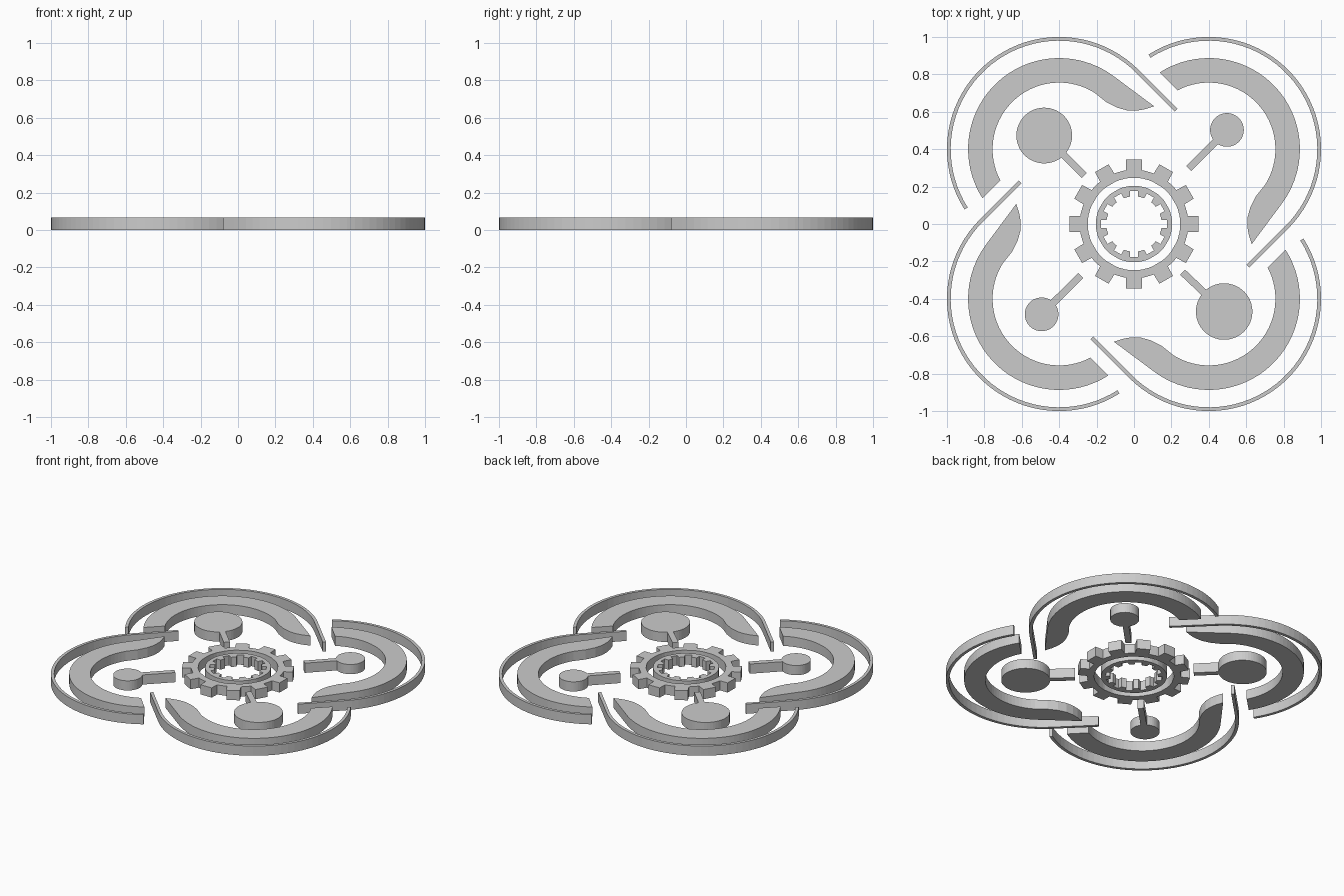
import bpy, bmesh
from math import radians, cos, sin, pi, asin, atan2, hypot

if "Cube" in bpy.data.objects:
    bpy.data.objects.remove(bpy.data.objects["Cube"])

H = 0.066          # common plate thickness
C = (-0.4, 0.4)    # centre of the upper-left lobe


def finish(name, bm):
    bmesh.ops.recalc_face_normals(bm, faces=bm.faces)
    me = bpy.data.meshes.new(name)
    bm.to_mesh(me)
    bm.free()
    ob = bpy.data.objects.new(name, me)
    bpy.context.collection.objects.link(ob)
    return ob


def extrude(bm, faces):
    r = bmesh.ops.extrude_face_region(bm, geom=faces)
    vs = [e for e in r["geom"] if isinstance(e, bmesh.types.BMVert)]
    bmesh.ops.translate(bm, verts=vs, vec=(0, 0, H))


def strip(name, a, b, closed=False):
    """Plate filling the band between two equally long paths."""
    bm = bmesh.new()
    va = [bm.verts.new((x, y, 0)) for x, y in a]
    vb = [bm.verts.new((x, y, 0)) for x, y in b]
    n = len(a)
    faces = [bm.faces.new((va[i], va[(i + 1) % n], vb[(i + 1) % n], vb[i]))
             for i in range(n if closed else n - 1)]
    extrude(bm, faces)
    return finish(name, bm)


def plate(name, pts):
    bm = bmesh.new()
    extrude(bm, [bm.faces.new([bm.verts.new((x, y, 0)) for x, y in pts])])
    return finish(name, bm)


def arc(c, r, a0, a1, n):
    return [(c[0] + r * cos(radians(a0 + (a1 - a0) * i / n)),
             c[1] + r * sin(radians(a0 + (a1 - a0) * i / n))) for i in range(n + 1)]


def four_turns(ob):
    """Copies of a part at every quarter turn."""
    for k in (1, 2, 3):
        d = ob.copy()
        d.name = f"{ob.name}_{k}"
        d.rotation_euler.z = k * pi / 2
        bpy.context.collection.objects.link(d)


def gear_outline(scale=1.0):
    """Twelve straight-sided teeth, six points each (two on the tip, four on the root)."""
    pts = []
    for k in range(12):
        for deg, r in ((-11.5, .29), (-8.6, .29), (-7, .347), (7, .347), (8.6, .29), (11.5, .29)):
            t = radians(90 + 30 * k + deg)
            pts.append((scale * r * cos(t), scale * r * sin(t)))
    return pts


def radial(pts, r):
    return [(r * x / hypot(x, y), r * y / hypot(x, y)) for x, y in pts]


# thin outer arcs ending in a straight tail
tail = 0.295
outer = arc(C, 0.6, 212.5, 45, 40)
inner = arc(C, 0.58, 212.5, 45, 40)
for path in (outer, inner):
    x, y = path[-1]
    path.append((x + tail * cos(pi / 4), y - tail * sin(pi / 4)))
four_turns(strip("outer_arc", outer, inner))

# thick hooks with a pointed, curled tip
tip = [(-0.15, 0.653), (-0.09, 0.622), (-0.035, 0.607), (0.015, 0.606), (0.06, 0.614)]
hook = arc(C, 0.487, 212.5, 54, 40) + [(0.107, 0.63)] + tip[::-1] + arc(C, 0.356, 58, 208, 36)
four_turns(plate("hook_band", hook))

# central gear and inner toothed ring
g = gear_outline()
strip("gear", g, radial(g, 0.247), closed=True)
g = gear_outline(0.51)
strip("inner_ring", radial(g, 0.204), g, closed=True)

# round nodes with stems pointing at the gear
for name, c, r, end in (("large_node_back", (-0.48, 0.473), 0.149, (-0.266, 0.259)),
                        ("large_node_front", (0.482, -0.468), 0.151, (0.26, -0.258)),
                        ("small_node_back", (0.497, 0.503), 0.09, (0.293, 0.296)),
                        ("small_node_front", (-0.494, -0.483), 0.09, (-0.285, -0.275))):
    w = 0.019
    dx, dy = end[0] - c[0], end[1] - c[1]
    L = hypot(dx, dy)
    a = atan2(dy, dx) * 180 / pi
    half = asin(w / r) * 180 / pi
    nx, ny = -dy / L * w, dx / L * w
    plate(name, arc(c, r, a + half, a + 360 - half, 48)
          + [(end[0] - nx, end[1] - ny), (end[0] + nx, end[1] + ny)])
